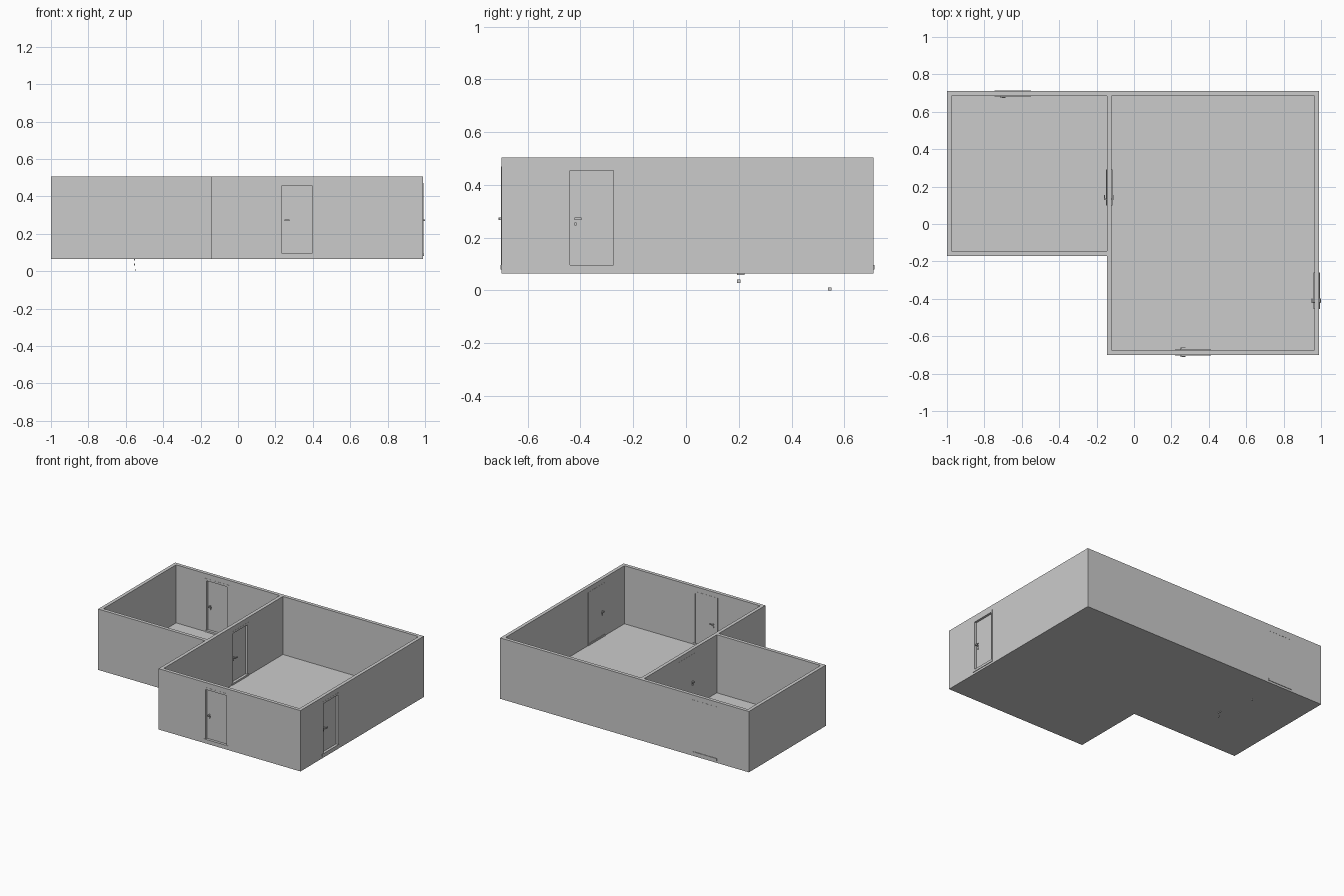
import bpy, bmesh, math
from mathutils import Matrix, Vector

if "Cube" in bpy.data.objects:
    bpy.data.objects.remove(bpy.data.objects["Cube"])


def box(name, lo, hi, mat=None):
    bm = bmesh.new()
    bmesh.ops.create_cube(bm, size=1)
    lo, hi = Vector(lo), Vector(hi)
    size, mid = hi - lo, (lo + hi) / 2
    for v in bm.verts:
        v.co = Vector((v.co.x * size.x, v.co.y * size.y, v.co.z * size.z)) + mid
    if mat:
        bm.transform(mat)
    me = bpy.data.meshes.new(name)
    bm.to_mesh(me)
    bm.free()
    ob = bpy.data.objects.new(name, me)
    bpy.context.collection.objects.link(ob)
    return ob


def cut(target, cutter):
    cutter.hide_render = True
    m = target.modifiers.new("cut", 'BOOLEAN')
    m.operation, m.solver, m.object = 'DIFFERENCE', 'EXACT', cutter
    bpy.context.view_layer.objects.active = target
    bpy.ops.object.modifier_apply(modifier=m.name)
    bpy.data.objects.remove(cutter)


# L-shaped shell
Z0, Z1, FLOOR, T = 0.065, 0.505, 0.085, 0.025
plan = [(-1, -0.17), (-0.145, -0.17), (-0.145, -0.70),
        (0.99, -0.70), (0.99, 0.71), (-1, 0.71)]
bm = bmesh.new()
base = bm.faces.new([bm.verts.new((x, y, Z0)) for x, y in plan])
top = bmesh.ops.extrude_face_region(bm, geom=[base])
bmesh.ops.translate(bm, vec=(0, 0, Z1 - Z0),
                    verts=[g for g in top['geom'] if isinstance(g, bmesh.types.BMVert)])
bmesh.ops.recalc_face_normals(bm, faces=bm.faces)
me = bpy.data.meshes.new("walls_and_floor")
bm.to_mesh(me)
bm.free()
shell = bpy.data.objects.new("walls_and_floor", me)
bpy.context.collection.objects.link(shell)

# Hollow rooms
cut(shell, box("small_room", (-0.975, -0.145, FLOOR), (-0.145, 0.685, 1)))
cut(shell, box("large_room", (-0.12, -0.675, FLOOR), (0.965, 0.685, 1)))

# Doors: local x runs along the wall, local -y is the recessed side
W, B, H = 0.083, 0.097, 0.455


def handle(name, face, side, reach, mat):
    end = face + side * reach
    def part(n, x0, x1, a, b, z0, z1):
        box(name + n, (x0, min(a, b), z0), (x1, max(a, b), z1), mat)
    part("_stem", -0.066, -0.059, face, end, 0.268, 0.276)
    part("_lever", -0.066, -0.040, end - side * 0.005, end, 0.268, 0.276)
    part("_lock", -0.066, -0.059, face, face + side * 0.006, 0.246, 0.257)


def door(name, pos, angle, both_sides=True, sill=True):
    mat = Matrix.Translation((pos[0], pos[1], 0)) @ Matrix.Rotation(math.radians(angle), 4, 'Z')
    cut(shell, box("opening", (-W, -0.02, B), (W, T + 0.02, H), mat))
    box(name + "_leaf", (-W, 0.015, B), (W, T, H), mat)
    # slim surround, almost flush with the wall
    for s in (-1, 1):
        xs = sorted((s * W, s * 0.097))
        box(name + "_jamb", (xs[0], -0.001, B), (xs[1], T + 0.001, 0.470), mat)
    box(name + "_head", (-W, -0.001, H), (W, T + 0.001, 0.470), mat)
    if sill:
        box(name + "_sill", (-0.097, -0.004, 0.080), (0.097, T + 0.004, B), mat)
    handle(name + "_outer_handle", 0.015, -1, 0.025, mat)
    if both_sides:
        handle(name + "_inner_handle", T, 1, 0.016, mat)


door("front_door", (0.315, -0.70), 0)
door("side_door", (0.99, -0.357), 90)
door("inner_door", (-0.12, 0.195), 90)
door("back_door", (-0.648, 0.685), 0, both_sides=False)

# Loose latch pieces under the small room
box("loose_latch_low", (-0.552, 0.539, 0.0), (-0.547, 0.551, 0.012))
box("loose_latch_mid", (-0.557, 0.194, 0.029), (-0.552, 0.206, 0.041))
box("loose_latch_bar", (-0.557, 0.194, 0.058), (-0.552, 0.222, 0.064))
